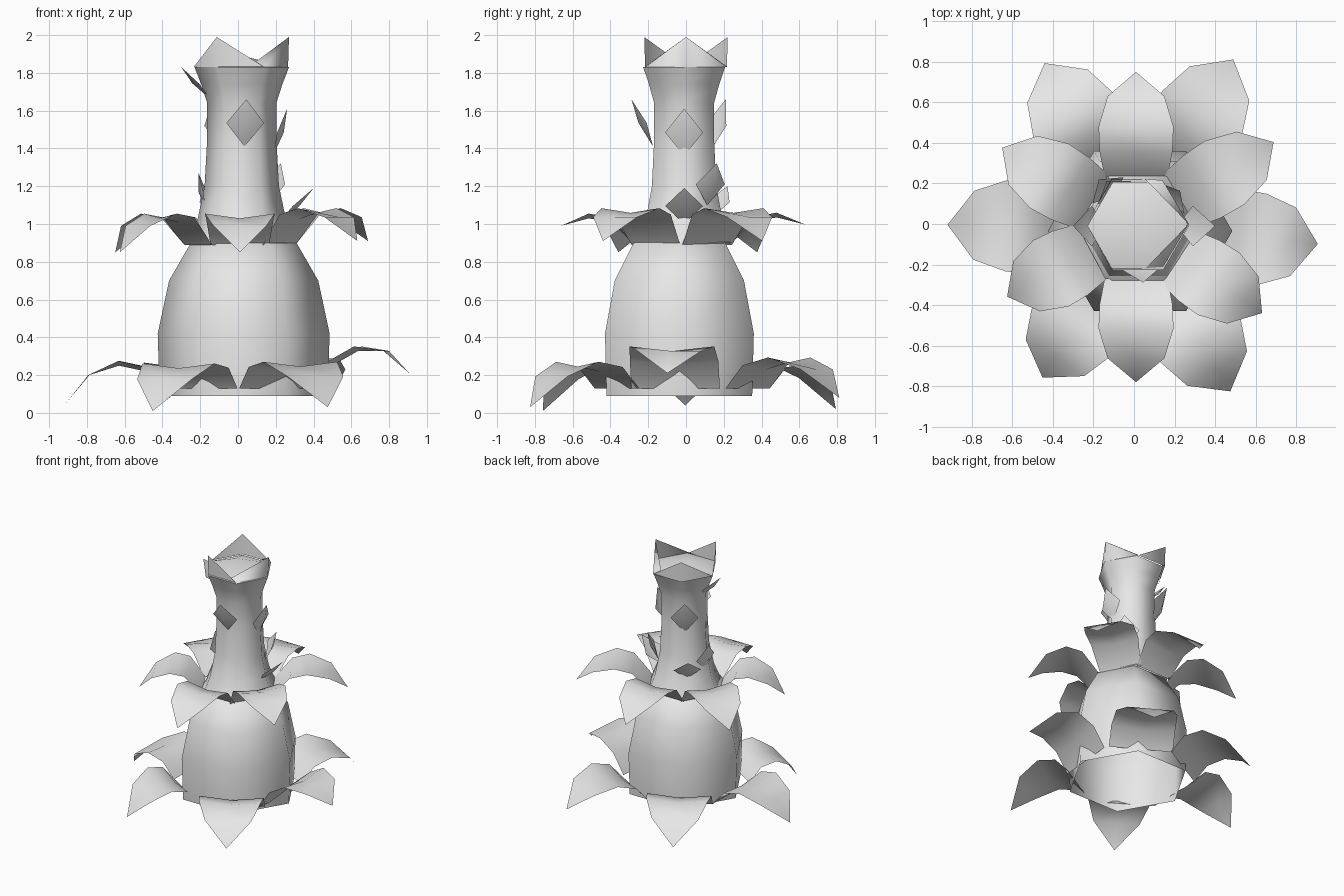
import bpy, bmesh, math
from mathutils import Vector

cube = bpy.data.objects.get("Cube")
if cube:
    bpy.data.objects.remove(cube, do_unlink=True)

grey = bpy.data.materials.new("light_grey")
grey.use_nodes = True
grey.diffuse_color = (0.8, 0.8, 0.8, 1)
grey.node_tree.nodes["Principled BSDF"].inputs["Base Color"].default_value = (0.8, 0.8, 0.8, 1)


def polar(angle, r, z, side=0.0):
    """Point at a radius and sideways offset along a direction in degrees."""
    c, s = math.cos(math.radians(angle)), math.sin(math.radians(angle))
    return Vector((r * c - side * s, r * s + side * c, z))


def make(name, bm, offset=(0, 0, 0), fix_normals=False):
    if fix_normals:
        bmesh.ops.recalc_face_normals(bm, faces=bm.faces)
    mesh = bpy.data.meshes.new(name)
    bm.to_mesh(mesh)
    bm.free()
    mesh.materials.append(grey)
    obj = bpy.data.objects.new(name, mesh)
    obj.location = offset
    bpy.context.collection.objects.link(obj)
    bpy.ops.object.select_all(action='DESELECT')
    obj.select_set(True)
    bpy.context.view_layer.objects.active = obj
    bpy.ops.object.shade_smooth_by_angle(angle=math.radians(75))
    return obj


def hex_lathe(name, profile, peak, offset):
    """Six-sided shell, open below and closed by a low cone on top."""
    bm = bmesh.new()
    rings = [[bm.verts.new(polar(60 * i, r, z)) for i in range(6)] for r, z in profile]
    for low, high in zip(rings, rings[1:]):
        for i in range(6):
            j = (i + 1) % 6
            bm.faces.new((low[i], low[j], high[j], high[i]))
    top = bm.verts.new(peak)
    for i in range(6):
        bm.faces.new((rings[-1][i], rings[-1][(i + 1) % 6], top))
    return make(name, bm, offset, True)


def leaf(name, angle, profile, reach, lift):
    """Arched, lightly channelled leaf: rows of (radius, half width, height)."""
    bm = bmesh.new()
    start, end = profile[0][0], profile[-1][0]
    rows = []
    for k, (r, w, z) in enumerate(profile):
        t = (r - start) / (end - start)
        r = start + t * (reach - start)
        z += lift * t
        if w == 0:
            rows.append([bm.verts.new(polar(angle, r, z))])
            continue
        edge = 0.025 if 0 < k < 3 else 0.0
        rows.append([bm.verts.new(polar(angle, r, z + edge * abs(s), s * w)) for s in (-1, 0, 1)])
    for a, b in zip(rows, rows[1:]):
        for i in range(2):
            if len(b) == 1:
                bm.faces.new((a[i], b[0], a[i + 1]))
            else:
                bm.faces.new((a[i], b[i], b[i + 1], a[i + 1]))
    return make(name, bm, (0.01, -0.02, 0))


# Bulb and stem
hex_lathe("bulb", [(0.445, 0.09), (0.455, 0.42), (0.395, 0.7), (0.28, 0.9)],
          (0, 0, 0.93), (0.03, -0.035, 0))
hex_lathe("stem", [(0.285, 0.9), (0.235, 1.02), (0.197, 1.2), (0.183, 1.45),
                   (0.183, 1.64), (0.215, 1.74), (0.25, 1.83)],
          (-0.04, 0.02, 1.9), (0.02, -0.01, 0))

# Crown petals
for n, (angle, spread) in enumerate([(0, 80), (120, 60), (240, 60)]):
    bm = bmesh.new()
    tip = bm.verts.new(polar(angle, 0.255, 1.99))
    angles = (-60, 0, 60) if spread == 60 else (-spread, -60, 0, 60, spread)
    base = []
    for a in angles:
        r = 0.225 if abs(a) > 60 else 0.25
        base.append(bm.verts.new(polar(angle + a, r, 1.83)))
    for a, b in zip(base, base[1:]):
        bm.faces.new((a, b, tip))
    make(f"crown_petal_{n + 1}", bm, (0.015, 0, 0))

# Lower leaf ring: direction, reach, tip lift
lower = [(0.40, 0.235, 0.13), (0.50, 0.235, 0.22), (0.64, 0.225, 0.25),
         (0.80, 0.17, 0.20), (0.93, 0, 0.04)]
for n, (a, reach, lift) in enumerate([(-5, 0.9, 0.17), (60, 0.96, 0.04), (119, 0.93, -0.02),
                                      (179, 0.93, 0), (238, 0.87, -0.03), (300, 0.93, -0.01)]):
    leaf(f"lower_leaf_{n + 1}", a, lower, reach, lift)

# Upper leaf ring
upper = [(0.25, 0.155, 0.89), (0.38, 0.18, 1.01), (0.50, 0.185, 1.03),
         (0.65, 0.14, 0.99), (0.77, 0, 0.85)]
for n, (a, reach, lift) in enumerate([(32, 0.8, 0.06), (90, 0.77, 0.01), (149, 0.77, 0),
                                      (208, 0.72, 0), (270, 0.76, 0), (326, 0.75, 0.06)]):
    leaf(f"upper_leaf_{n + 1}", a, upper, reach, lift)

# Small scales on the stem: direction, bottom, top, tip radius
scales = [(-85, 1.41, 1.66, 0.28), (0, 1.36, 1.61, 0.24), (125, 1.38, 1.66, 0.27),
          (180, 1.66, 1.83, 0.32), (130, 1.03, 1.2, 0.3), (175, 1.07, 1.27, 0.23),
          (40, 1.1, 1.32, 0.27), (0, 1.0, 1.19, 0.38)]
for n, (a, z0, z1, r) in enumerate(scales):
    bm = bmesh.new()
    r0 = 0.165 if z0 > 1.3 else 0.19
    mid_z, mid_r = (z0 + z1) / 2, (r0 + r) / 2
    bottom = bm.verts.new(polar(a, r0, z0))
    tip = bm.verts.new(polar(a, r, z1))
    ridge = bm.verts.new(polar(a, mid_r + 0.02, mid_z))
    left, right = [bm.verts.new(polar(a, mid_r - 0.015, mid_z, s * 0.1)) for s in (1, -1)]
    for f in ((bottom, ridge, left), (ridge, tip, left), (bottom, right, ridge), (right, tip, ridge)):
        bm.faces.new(f)
    make(f"stem_scale_{n + 1}", bm, (0.02, -0.01, 0))
